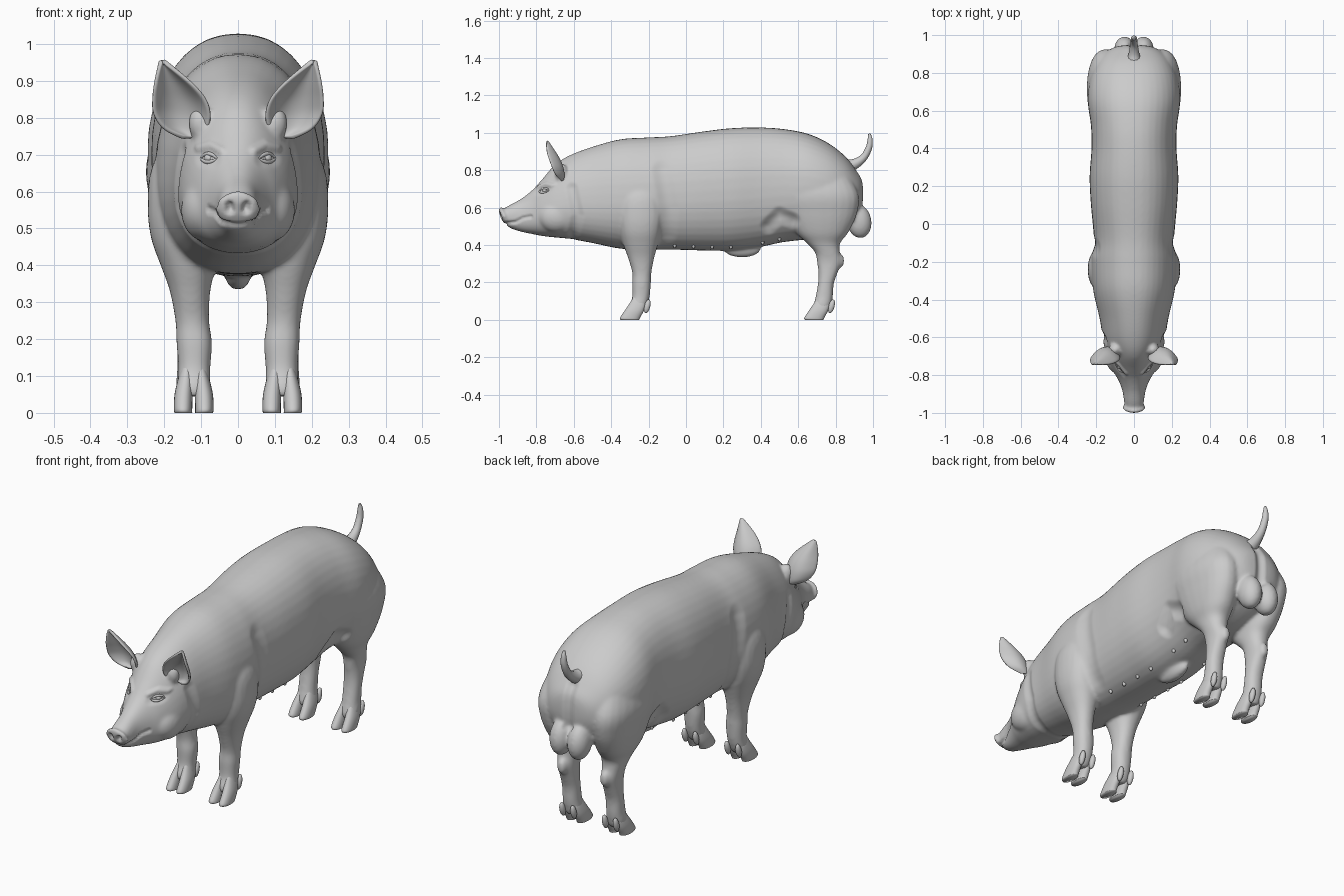
import bpy, bmesh, math
from mathutils import Vector, Matrix
from mathutils.bvhtree import BVHTree
from mathutils.geometry import intersect_point_line

if "Cube" in bpy.data.objects:
    bpy.data.objects.remove(bpy.data.objects["Cube"])


def smooth_rows(rows, n=5):
    """Catmull-Rom resampling of station rows."""
    out = []
    for i in range(len(rows) - 1):
        a, b, c, d = rows[max(i - 1, 0)], rows[i], rows[i + 1], rows[min(i + 2, len(rows) - 1)]
        for k in range(n):
            t = k / n
            out.append([0.5 * (2 * q + (r - p) * t + (2 * p - 5 * q + 4 * r - s) * t * t
                               + (3 * q - p - 3 * r + s) * t ** 3) for p, q, r, s in zip(a, b, c, d)])
    return out + [list(rows[-1])]


def loft(bm, rings):
    vs = [[bm.verts.new(p) for p in ring] for ring in rings]
    n = len(vs[0])
    for a, b in zip(vs, vs[1:]):
        for i in range(n):
            bm.faces.new((a[i], a[(i + 1) % n], b[(i + 1) % n], b[i]))
    bm.faces.new(vs[0])
    bm.faces.new(vs[-1][::-1])


def se(v, e):
    return math.copysign(abs(v) ** e, v)


def limb(bm, rows, s=1, n=24, e=0.9):
    """Vertical loft; rows are z, y front, y back, x inner, x outer."""
    rings = []
    for z, yf, yb, xi, xo in smooth_rows(rows):
        rings.append([(s * ((xi + xo) / 2 + (xo - xi) / 2 * se(math.cos(a), e)),
                       (yf + yb) / 2 + (yb - yf) / 2 * se(math.sin(a), e), z)
                      for a in (2 * math.pi * i / n for i in range(n))])
    loft(bm, rings)


def ball(bm, c, r, rx=0, seg=24):
    m = Matrix.Translation(c) @ Matrix.Rotation(math.radians(rx), 4, 'X') @ Matrix.Diagonal((*r, 1))
    bmesh.ops.create_uvsphere(bm, u_segments=seg, v_segments=seg // 2, radius=1, matrix=m)


def finish(name, bm, mirror=False):
    bmesh.ops.recalc_face_normals(bm, faces=bm.faces[:])
    for f in bm.faces:
        f.smooth = True
    me = bpy.data.meshes.new(name)
    bm.to_mesh(me)
    bm.free()
    ob = bpy.data.objects.new(name, me)
    bpy.context.collection.objects.link(ob)
    if mirror:
        ob.modifiers.new("mirror", 'MIRROR').use_clip = False
    return ob


def tube(name, pts, radii):
    cu = bpy.data.curves.new(name, 'CURVE')
    cu.dimensions, cu.bevel_depth, cu.bevel_resolution, cu.use_fill_caps = '3D', 1, 4, True
    rows = smooth_rows([(*p, r) for p, r in zip(pts, radii)], 6)
    sp = cu.splines.new('POLY')
    sp.points.add(len(rows) - 1)
    for p, r in zip(sp.points, rows):
        p.co, p.radius = (*r[:3], 1), r[3]
    sp.use_smooth = True
    ob = bpy.data.objects.new(name, cu)
    bpy.context.collection.objects.link(ob)
    return ob


# Trunk and head: y, top z, bottom z, half width, narrowing of the top
TRUNK = [(-.965, .60, .515, .045, 0), (-.94, .615, .49, .052, 0), (-.88, .648, .47, .062, .1),
         (-.82, .695, .458, .085, .2), (-.77, .75, .448, .112, .25), (-.70, .83, .44, .14, .3),
         (-.62, .88, .432, .16, .2), (-.5, .925, .41, .18, .15), (-.35, .965, .38, .215, .1),
         (-.2, .975, .375, .225, .1), (-.08, .982, .375, .213, .05), (.1, 1.008, .37, .228, 0),
         (.25, 1.025, .37, .235, 0), (.4, 1.028, .39, .225, 0), (.52, 1.02, .415, .228, 0),
         (.65, .995, .43, .245, 0), (.76, .945, .45, .235, 0), (.85, .875, .49, .2, 0),
         (.91, .80, .54, .15, 0), (.94, .75, .6, .09, 0), (.948, .69, .66, .02, 0)]
FRONT = [(.74, -.33, -.14, .06, .2), (.65, -.36, -.12, .05, .238), (.55, -.365, -.115, .05, .245),
         (.47, -.355, -.13, .055, .235), (.40, -.335, -.15, .06, .21), (.33, -.31, -.17, .075, .185),
         (.25, -.287, -.185, .078, .17), (.19, -.288, -.188, .07, .167), (.12, -.288, -.195, .075, .162),
         (.07, -.305, -.21, .075, .165), (.045, -.305, -.225, .085, .155)]
HIND = [(.82, .54, .84, .06, .2), (.68, .5, .92, .05, .248), (.57, .53, .915, .05, .238),
        (.47, .585, .87, .055, .215), (.41, .645, .825, .065, .19), (.36, .69, .822, .075, .177),
        (.31, .70, .832, .08, .167), (.25, .708, .81, .08, .165), (.19, .705, .79, .08, .165),
        (.12, .692, .785, .08, .165), (.07, .68, .775, .075, .168), (.045, .685, .765, .085, .155)]
bm = bmesh.new()
rings = []
for y, top, bot, w, k in smooth_rows(TRUNK):
    rings.append([(w * se(math.cos(a), .9) * (1 - k * math.sin(a)), y,
                   (top + bot) / 2 + (top - bot) / 2 * se(math.sin(a), .9))
                  for a in (2 * math.pi * i / 40 for i in range(40))])
loft(bm, rings)
ball(bm, (0, -.972, .553), (.062, .02, .054), 25)        # snout disc
ball(bm, (0, .3, .378), (.036, .1, .045), 0)             # belly sheath
for s in (1, -1):
    limb(bm, FRONT, s)
    limb(bm, HIND, s)
    ball(bm, (s * .12, .825, .315), (.024, .022, .04))   # hock
    ball(bm, (s * .05, .925, .527), (.055, .067, .092), 10)
    ball(bm, (s * .1, -.665, .785), (.035, .035, .05))   # ear root
    ball(bm, (s * .09, -.69, .55), (.065, .1, .085))     # jowl
raw = finish("body", bm)

# Fuse the parts into one skin
rm = raw.modifiers.new("fuse", 'REMESH')
rm.mode, rm.voxel_size = 'VOXEL', .0075
sm = raw.modifiers.new("relax", 'SMOOTH')
sm.factor, sm.iterations = .5, 14
skin = bpy.data.meshes.new_from_object(raw.evaluated_get(bpy.context.evaluated_depsgraph_get()))
bpy.data.objects.remove(raw)
bm = bmesh.new()
bm.from_mesh(skin)


def stroke(axes, pts, r, depth, ymin=-2, ymax=2):
    """Raise or sink the skin near a line seen from the side (y,z) or front (|x|,z)."""
    bm.normal_update()
    P = [Vector(p) for p in pts]
    lo = [min(p[i] for p in P) - r for i in (0, 1)]
    hi = [max(p[i] for p in P) + r for i in (0, 1)]
    for v in bm.verts:
        a, b = (v.co.y if axes == 'side' else abs(v.co.x)), v.co.z
        if not (lo[0] < a < hi[0] and lo[1] < b < hi[1] and ymin < v.co.y < ymax):
            continue
        q, d = Vector((a, b)), 9
        for u, w in zip(P, P[1:]):
            h, t = intersect_point_line(q, u, w)
            h = Vector(h[:2])
            d = min(d, (q - (u if t < 0 else w if t > 1 else h)).length)
        if d < r:
            v.co += v.normal * depth * (1 - (d / r) ** 2) ** 2


# Surface detail
stroke('side', [(-.96, .515), (-.91, .522), (-.87, .545), (-.83, .552)], .014, -.009)      # mouth
stroke('side', [(-.6, .46), (-.58, .56), (-.61, .7)], .04, -.01)                           # jowl crease
stroke('side', [(-.1, .46), (-.09, .6), (-.13, .8)], .06, -.008)                           # shoulder edge
stroke('side', [(.44, .5), (.5, .56), (.57, .53)], .05, -.014)                             # flank fold
stroke('front', [(.07, .69), (.09, .69)], .03, -.006, ymax=-.65)                           # eye socket
stroke('front', [(.045, .712), (.075, .727), (.105, .718)], .017, .007, ymax=-.65)         # brow
stroke('front', [(.022, .55), (.024, .562)], .016, -.018, ymax=-.94)                       # nostrils
stroke('front', [(0, .6), (0, .79)], .035, -.014, ymin=.8)                                 # rear cleft
bvh = BVHTree.FromBMesh(bm)
finish("body", bm)

# Ears: z, inner x, outer x, back y, cup depth
EAR = [(.745, .10, .145, -.66, .01), (.77, .082, .2, -.655, .04), (.81, .075, .228, -.66, .055),
       (.85, .088, .231, -.675, .055), (.89, .122, .226, -.698, .045), (.93, .17, .217, -.725, .022),
       (.955, .203, .209, -.742, .003)]
bm = bmesh.new()
grid = []
for z, xi, xo, y, cup in smooth_rows(EAR, 4):
    grid.append([bm.verts.new(((xi + xo) / 2 + (xo - xi) / 2 * u, y - cup * abs(u) ** 2.2, z))
                 for u in (i / 6 - 1 for i in range(13))])
for a, b in zip(grid, grid[1:]):
    for i in range(12):
        bm.faces.new((a[i], a[i + 1], b[i + 1], b[i]))
ears = finish("ears", bm, True)
so = ears.modifiers.new("thickness", 'SOLIDIFY')
so.thickness, so.offset = .012, 0
ears.modifiers.new("round", 'SUBSURF').levels = 1

# Hooves: two toes and two dewclaws per foot
TOE = [(0, -.35, -.25, .004, .052), (.012, -.352, -.245, .004, .054), (.05, -.327, -.225, .003, .052),
       (.09, -.30, -.215, .002, .043), (.125, -.28, -.225, .004, .032)]
for name, dy in (("front_hooves", 0), ("hind_hooves", .985)):
    bm = bmesh.new()
    for s in (1, -1):
        limb(bm, [(z, a + dy, b + dy, .12 + s * i, .12 + s * o) for z, a, b, i, o in TOE])
        ball(bm, (.12 + s * .031, dy - .207, .072), (.014, .016, .038), -15, 16)
    finish(name, bm, True)

# Eyes and eyelids set on the face
bm = bmesh.new()


def face_point(x, z):
    return bvh.ray_cast(Vector((x, -2, z)), Vector((0, 1, 0)))[0] or Vector((x, -.75, z))


ball(bm, face_point(.08, .69) + Vector((-.004, .009, 0)), (.016, .016, .014))
finish("eyes", bm, True)
for s, side in ((1, "left"), (-1, "right")):
    for dz, lid in ((.012, "upper"), (-.010, "lower")):
        pts = [face_point(s * (.08 + .023 * u), .69 + dz * (1 - u * u)) for u in (-1, -.5, 0, .5, 1)]
        tube(f"{side}_{lid}_eyelid", pts, (.002, .005, .006, .005, .002))

# Teats under the belly
bm = bmesh.new()
for y in (-.06, .04, .14, .24, .41, .5):
    hit = bvh.ray_cast(Vector((.095, y, 0)), Vector((0, 0, 1)))[0]
    if hit:
        ball(bm, hit, (.009, .009, .014), 0, 12)
finish("teats", bm, True)

# Tail
tube("tail", [(0, .84, .815), (0, .9, .832), (0, .95, .868), (0, .978, .92), (0, .984, .965), (0, .98, .995)],
     (.045, .029, .02, .017, .013, .006))
